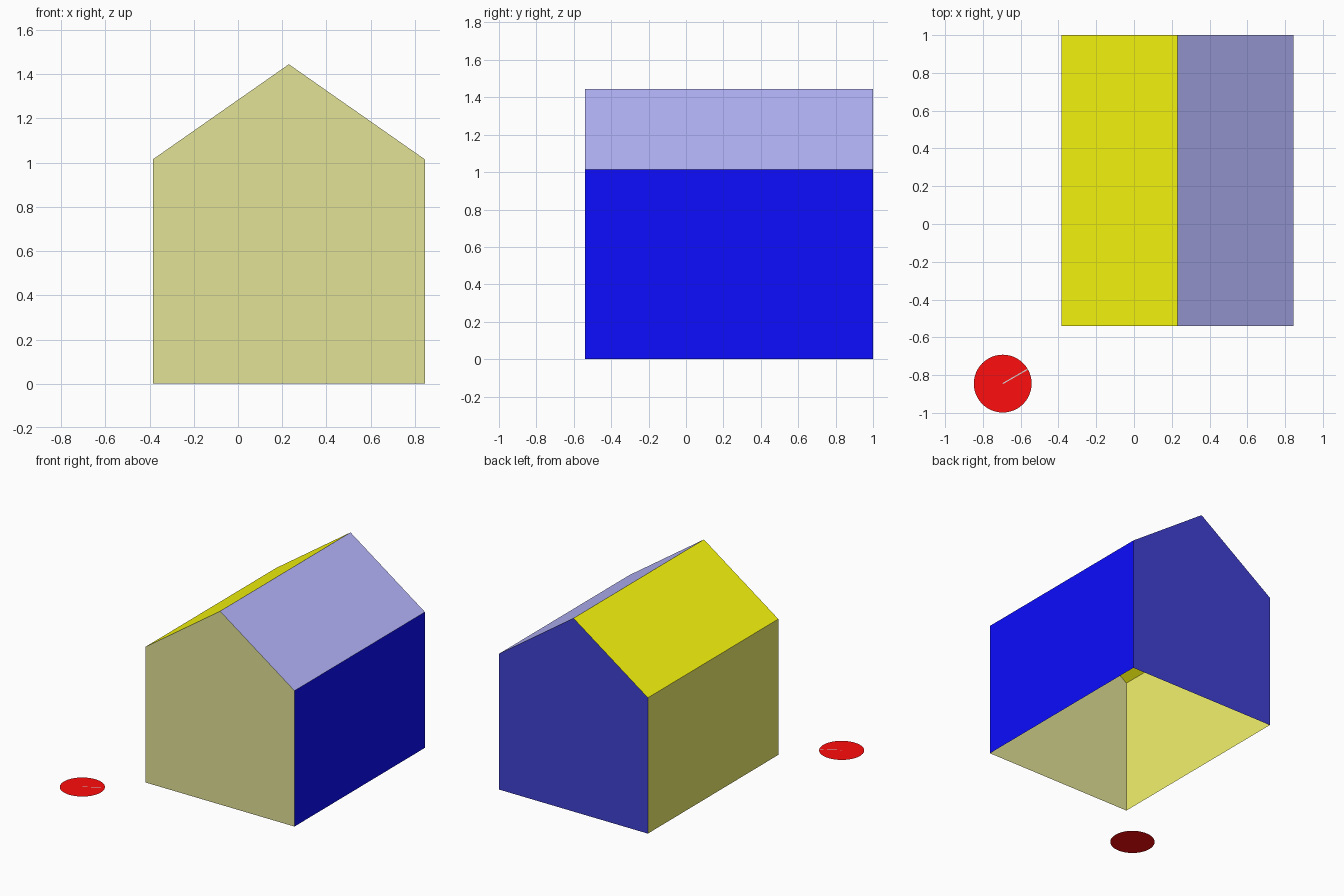
import bpy, bmesh, math
from mathutils import Vector

if "Cube" in bpy.data.objects:
    bpy.data.objects.remove(bpy.data.objects["Cube"])

LEFT, RIDGE, RIGHT = -0.385, 0.23, 0.845
FRONT, BACK = -0.54, 1.0
EAVES, TOP = 1.015, 1.445


def linear(c):
    return c / 12.92 if c < 0.04 else ((c + 0.055) / 1.055) ** 2.4


def panel(name, points, color):
    """One flat face with its own colour."""
    bm = bmesh.new()
    bm.faces.new([bm.verts.new(p) for p in points])
    mesh = bpy.data.meshes.new(name)
    bm.to_mesh(mesh)
    bm.free()
    mat = bpy.data.materials.new(name + "_colour")
    mat.diffuse_color = (*[linear(c) for c in color], 1)
    mat.use_nodes = True
    mat.node_tree.nodes["Principled BSDF"].inputs["Base Color"].default_value = mat.diffuse_color
    mesh.materials.append(mat)
    obj = bpy.data.objects.new(name, mesh)
    bpy.context.collection.objects.link(obj)
    return obj


# House outline in x, z; the bottom stays open
profile = [(LEFT, 0), (LEFT, EAVES), (RIDGE, TOP), (RIGHT, EAVES), (RIGHT, 0)]

# Gable walls
panel("front_wall", [(x, FRONT, z) for x, z in reversed(profile)], (0.886, 0.886, 0.59))
panel("back_wall", [(x, BACK, z) for x, z in profile], (0.25, 0.25, 0.83))

# Side walls and roof slopes, each swept along y from one profile edge
sides = [("left_wall", (0.95, 0.95, 0.43)),
         ("left_roof", (1.0, 1.0, 0.06)),
         ("right_roof", (0.72, 0.72, 1.0)),
         ("right_wall", (0.05, 0.05, 1.0))]
for (name, color), (x0, z0), (x1, z1) in zip(sides, profile, profile[1:]):
    panel(name, [(x0, FRONT, z0), (x1, FRONT, z1), (x1, BACK, z1), (x0, BACK, z0)], color)

# Round ground disc
centre, radius = Vector((-0.695, -0.845, 0)), 0.153
panel("ground_disc",
      [centre + radius * Vector((math.cos(a), math.sin(a), 0))
       for a in (math.tau * i / 48 for i in range(48))], (1.0, 0.05, 0.05))

# Thin pale pointer on the disc, from the centre to the rim
along = Vector((math.cos(math.radians(30)), math.sin(math.radians(30)), 0))
across = Vector((-along.y, along.x, 0)) * 0.003
base = centre + Vector((0, 0, 0.002))
tip = base + along * radius
panel("disc_pointer", [base - across, tip - across, tip + across, base + across], (0.85, 0.82, 0.82))
